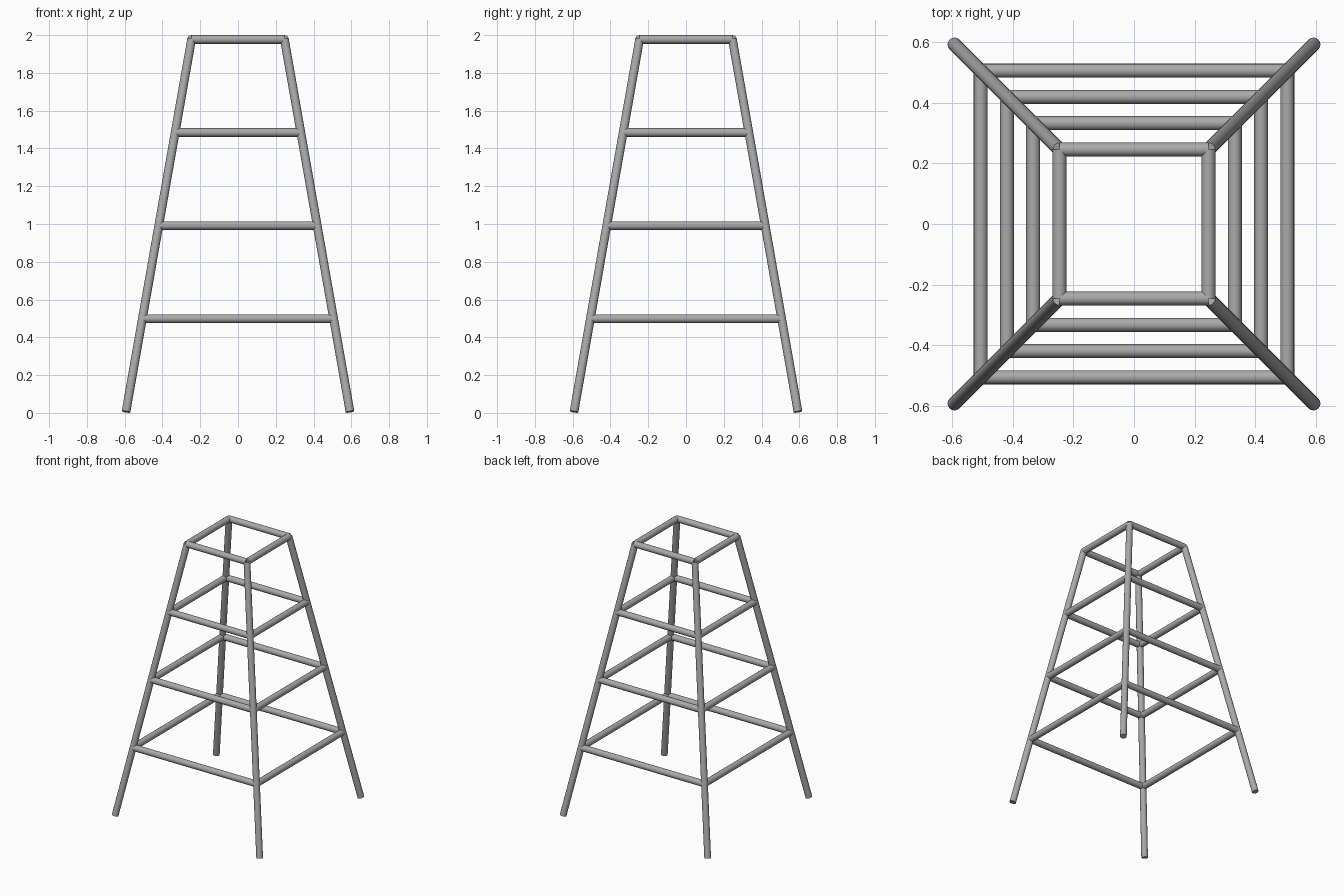
import bpy
import math
from mathutils import Vector

cube = bpy.data.objects.get("Cube")
if cube:
    bpy.data.objects.remove(cube, do_unlink=True)

RADIUS = 0.023
BOTTOM_Z, TOP_Z = 0.006, 1.977
BOTTOM_HALF, TOP_HALF = 0.593, 0.246
CORNERS = [(-1, -1), (1, -1), (1, 1), (-1, 1)]
SIDES = ["front", "left", "back", "right"]
CORNER_NAMES = ["front_right", "front_left", "back_left", "back_right"]

# Grey metal
metal = bpy.data.materials.new("grey_metal")
metal.use_nodes = True
grey = (0.4, 0.4, 0.4, 1)
metal.diffuse_color = grey
metal.node_tree.nodes["Principled BSDF"].inputs["Base Color"].default_value = grey


def tube(name, start, end):
    """Round bar with flat ends between two points."""
    axis = end - start
    bpy.ops.mesh.primitive_cylinder_add(
        vertices=16, radius=RADIUS, depth=axis.length,
        location=(start + end) / 2,
        rotation=axis.to_track_quat("Z", "Y").to_euler())
    bar = bpy.context.object
    bar.name = name
    bar.data.materials.append(metal)
    bpy.ops.object.shade_smooth_by_angle(angle=math.radians(40))


def leg_point(corner, t):
    """Point on a leg's centre line, t from foot to top."""
    half = BOTTOM_HALF + (TOP_HALF - BOTTOM_HALF) * t
    return Vector((corner[0] * half, corner[1] * half,
                   BOTTOM_Z + (TOP_Z - BOTTOM_Z) * t))


# Four leaning legs
for name, corner in zip(CORNER_NAMES, CORNERS):
    tube(name + "_leg", leg_point(corner, 0), leg_point(corner, 1))

# Four square rings of rails, the last closing the top
for level in range(1, 5):
    for i, side in enumerate(SIDES):
        tube(f"{side}_rail_{level}",
             leg_point(CORNERS[i], level / 4),
             leg_point(CORNERS[(i + 1) % 4], level / 4))
